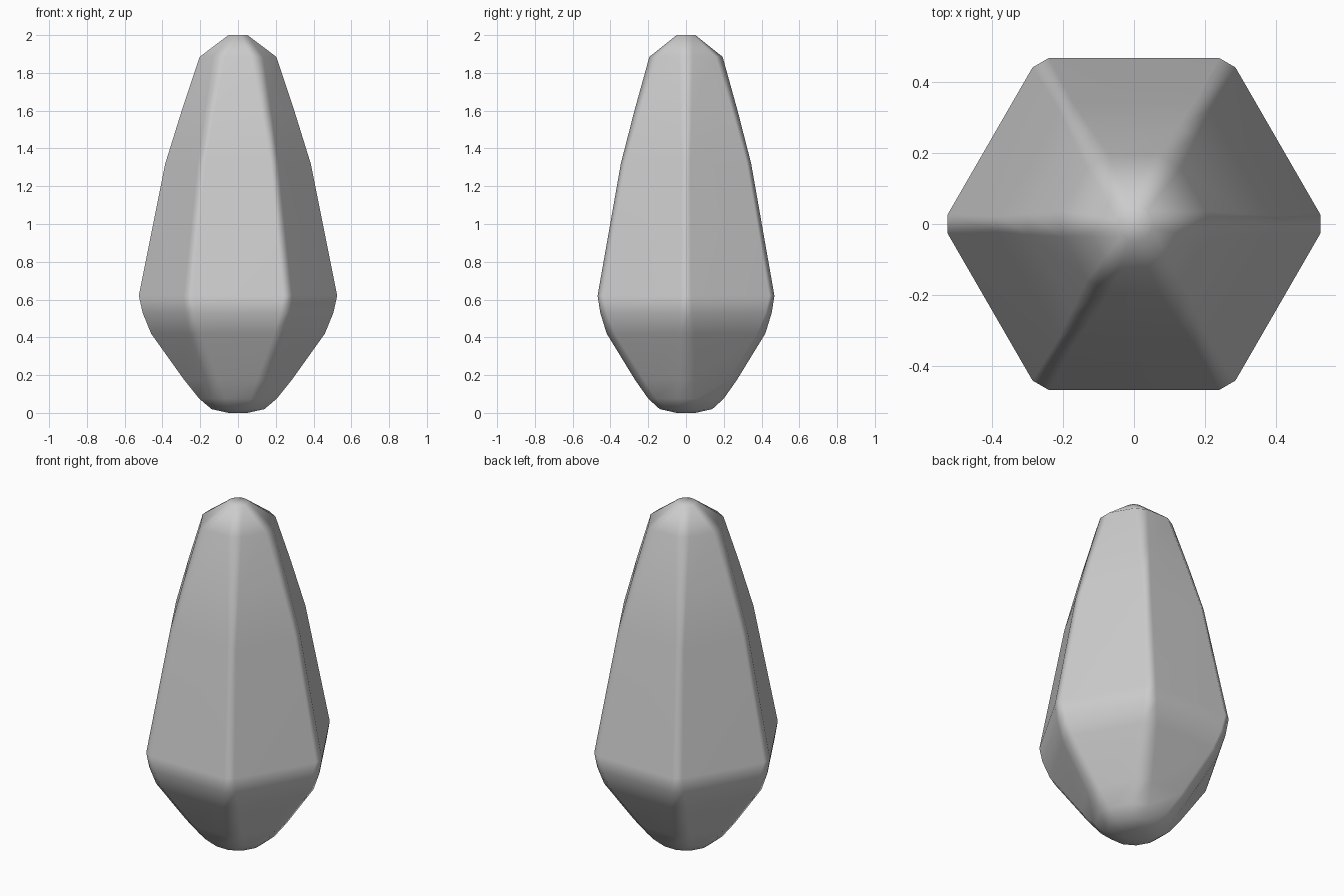
import bpy, bmesh, math

if "Cube" in bpy.data.objects:
    bpy.data.objects.remove(bpy.data.objects["Cube"])

# One flat stone colour
stone = bpy.data.materials.new("grey stone")
stone.diffuse_color = (0.6, 0.6, 0.6, 1)
stone.use_nodes = True
stone.node_tree.nodes["Principled BSDF"].inputs["Base Color"].default_value = stone.diffuse_color

# Profile: corner radius, half width of the corner bevel, height
PROFILE = [
    (0.05, 0.013, 0.0), (0.14, 0.036, 0.02), (0.205, 0.044, 0.075),
    (0.285, 0.046, 0.175), (0.46, 0.043, 0.42), (0.505, 0.033, 0.53),
    (0.525, 0.027, 0.62), (0.385, 0.023, 1.32), (0.298, 0.03, 1.60),
    (0.203, 0.036, 1.885), (0.05, 0.013, 2.0),
]


def bevelled_hexagon(bm, radius, half, z):
    """Six corners, each cut into a short edge."""
    ring = []
    for k in range(6):
        c, s = math.cos(k * math.pi / 3), math.sin(k * math.pi / 3)
        for t in (-half, half):
            ring.append(bm.verts.new((radius * c - t * s, radius * s + t * c, z)))
    return ring


# Crystal body: stacked six-sided rings joined into facets
bm = bmesh.new()
rings = [bevelled_hexagon(bm, *p) for p in PROFILE]
for low, high in zip(rings, rings[1:]):
    for i in range(12):
        j = (i + 1) % 12
        bm.faces.new((low[i], low[j], high[j], high[i]))
bm.faces.new(rings[0][::-1])
bm.faces.new(rings[-1])
for f in bm.faces:
    f.smooth = True
mesh = bpy.data.meshes.new("crystal")
bm.to_mesh(mesh)
bm.free()
mesh.materials.append(stone)
crystal = bpy.data.objects.new("crystal", mesh)
bpy.context.collection.objects.link(crystal)

# Broad facets stay flat while the narrow bevels shade softly
soft = crystal.modifiers.new("facet shading", 'WEIGHTED_NORMAL')
soft.weight = 60
